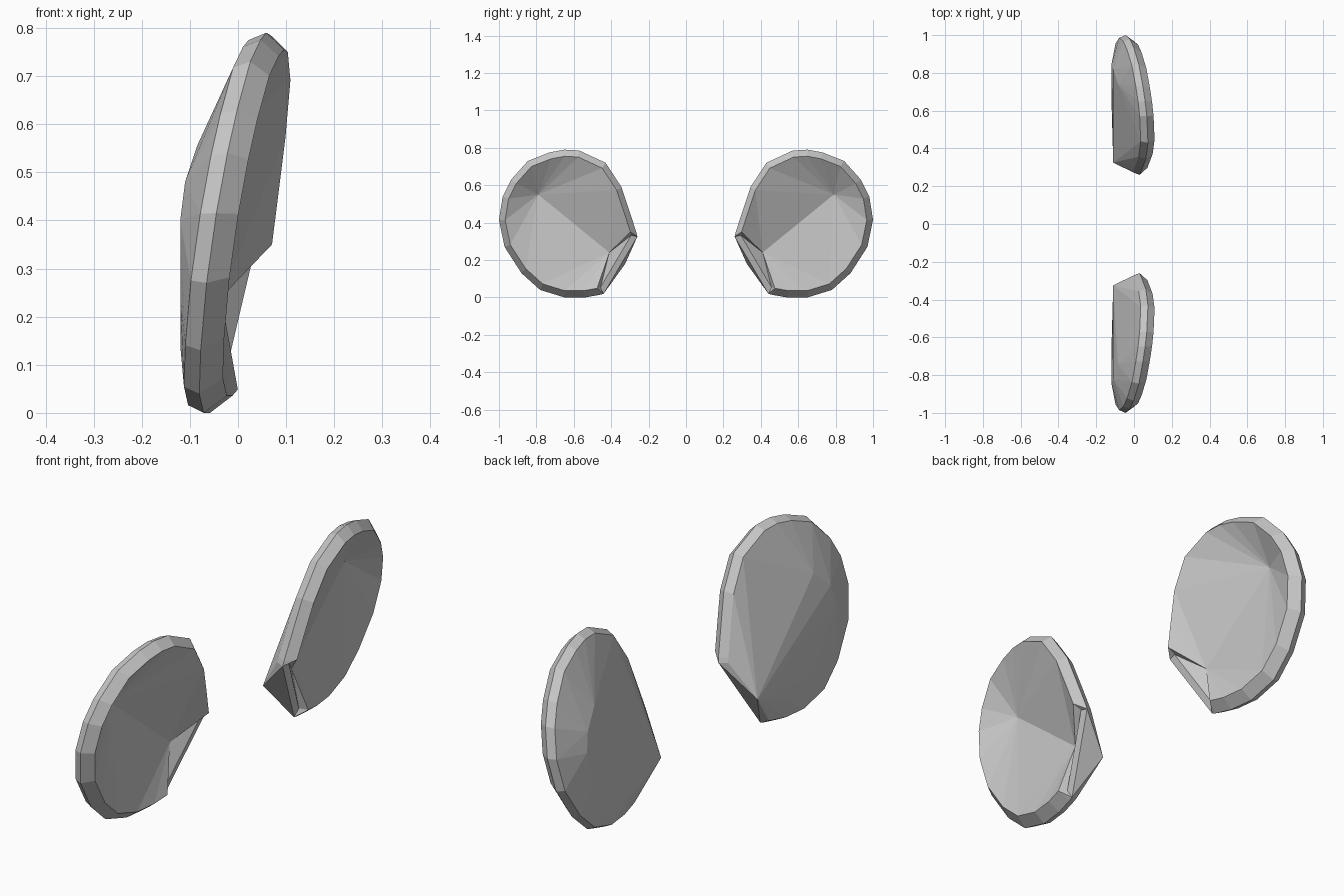
import bpy, bmesh

cube = bpy.data.objects.get("Cube")
if cube:
    bpy.data.objects.remove(cube, do_unlink=True)

grey = bpy.data.materials.new("plain_grey")
grey.use_nodes = True
colour = (0.58, 0.58, 0.58, 1)
grey.diffuse_color = colour
grey.node_tree.nodes["Principled BSDF"].inputs["Base Color"].default_value = colour

CENTRE_Y, CENTRE_Z = 0.63, 0.4
# Rim outline (distance outward, height), from the upper notch end round to the lower one
RIM = [(.26, .325), (.2645, .345), (.3, .455), (.345, .59), (.43, .72), (.57, .785),
       (.65, .79), (.73, .775), (.845, .73), (.935, .63), (.98, .54), (1, .415),
       (.97, .27), (.88, .13), (.78, .04), (.65, 0), (.54, 0), (.46, .014), (.44, .02)]
# Flattened back with its ridge running to the notch corner
BACK = [(-.085, .74, .555), (-.11, .82, .48), (-.12, .84, .4), (-.12, .8, .24),
        (-.12, .68, .14), (-.112, .52, .1), (-.11, .325, .18)]
# Crease at the bottom of the hollow
VALLEY = [(-.05, .79, .55), (-.035, .41, .24)]
LIP = 0.042
NOTCH_DROP = 0.035


def rim_plane(y, z):
    return -0.003 - 0.12 * (y - CENTRE_Y) + 0.165 * (z - CENTRE_Z)


def rim_ring(scale, offset):
    ring = []
    for y, z in RIM:
        y = CENTRE_Y + (y - CENTRE_Y) * scale
        z = CENTRE_Z + (z - CENTRE_Z) * scale
        ring.append((rim_plane(y, z) + offset, y, z))
    return ring


def build_cup(name, side):
    bm = bmesh.new()
    # Back edge of the band, its widest line, and the back
    for p in rim_ring(0.96, -0.035) + rim_ring(1, 0) + BACK:
        bm.verts.new(p)
    lip = [bm.verts.new(p) for p in rim_ring(0.91, LIP)]
    notch = (lip[0], lip[-1])
    # Outer shell
    bmesh.ops.convex_hull(bm, input=bm.verts[:])
    loose = [v for v in bm.verts if not v.link_faces]
    bmesh.ops.delete(bm, geom=loose, context='VERTS')
    # Open the front inside the lip
    cap = [f for f in bm.faces
           if all(v.co.x - rim_plane(v.co.y, v.co.z) > LIP * 0.9 for v in f.verts)]
    bmesh.ops.delete(bm, geom=cap, context='FACES')
    # Lower the lip where the notch cuts it
    for v in notch:
        if v.is_valid:
            v.co.x -= NOTCH_DROP
    # Hollow sloping from the lip to the crease
    edges = [e for e in bm.edges if len(e.link_faces) == 1]
    crease = [bm.verts.new(p) for p in VALLEY]

    def nearest(v):
        return min(crease, key=lambda c: (c.co - v.co).length)

    for e in edges:
        a, b = e.verts
        na, nb = nearest(a), nearest(b)
        bm.faces.new((a, b, nb))
        if na is not nb:
            bm.faces.new((a, nb, na))
    for v in bm.verts:
        v.co.y *= side
    bmesh.ops.recalc_face_normals(bm, faces=bm.faces[:])
    mesh = bpy.data.meshes.new(name)
    bm.to_mesh(mesh)
    bm.free()
    mesh.materials.append(grey)
    obj = bpy.data.objects.new(name, mesh)
    bpy.context.collection.objects.link(obj)


build_cup("front_cup", -1)
build_cup("rear_cup", 1)
